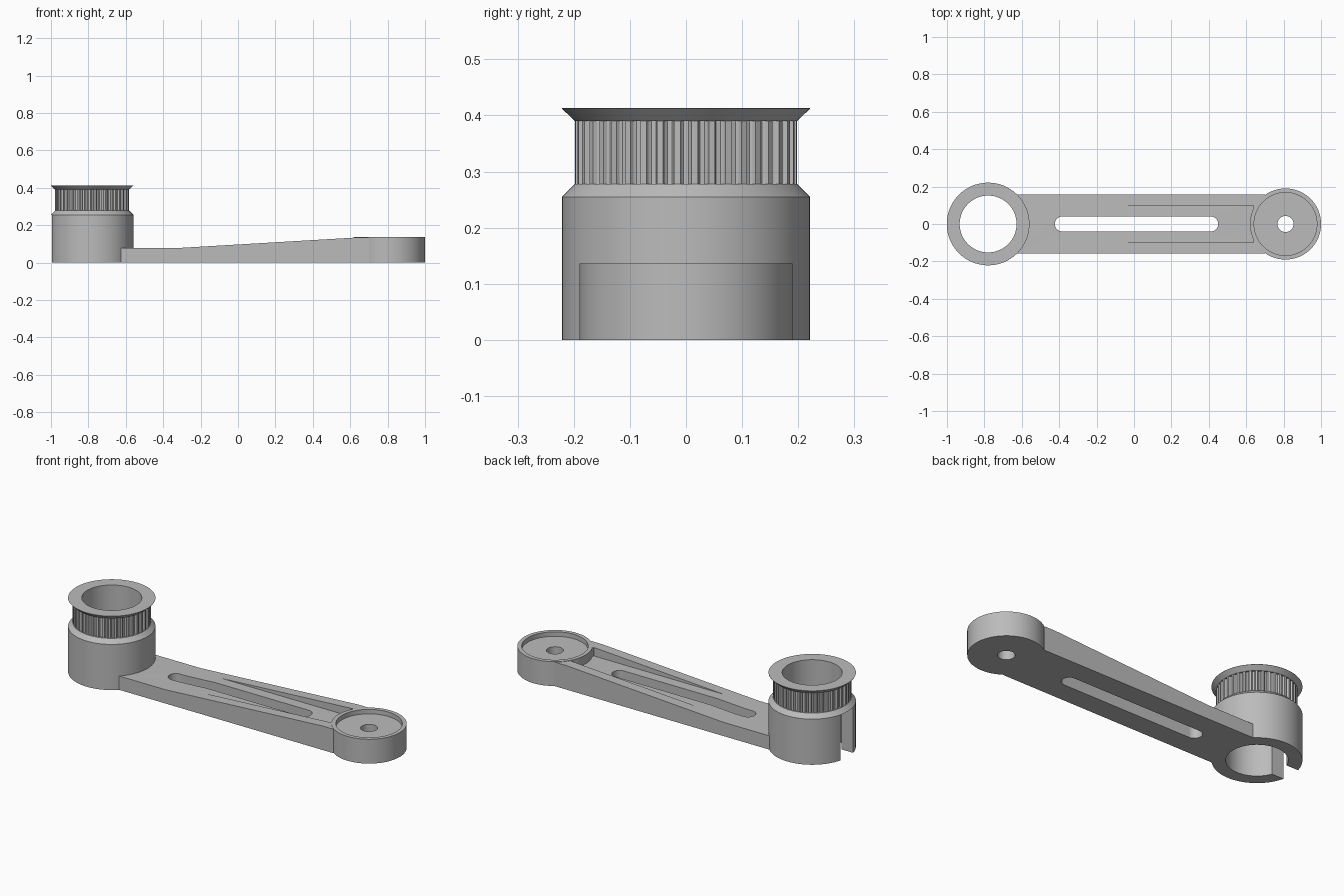
import bpy, bmesh
from math import sin, cos, pi, radians

if "Cube" in bpy.data.objects:
    bpy.data.objects.remove(bpy.data.objects["Cube"], do_unlink=True)

HUB_X, CAP_X = -0.78, 0.81
HUB_R, BORE_R = 0.221, 0.152
CAP_R, CAP_H = 0.19, 0.136
TEETH = 40

grey = bpy.data.materials.new("plain grey")
grey.use_nodes = True
colour = (0.5, 0.5, 0.5, 1)
grey.diffuse_color = colour
grey.node_tree.nodes["Principled BSDF"].inputs["Base Color"].default_value = colour


def make(name, bm):
    bmesh.ops.recalc_face_normals(bm, faces=bm.faces)
    mesh = bpy.data.meshes.new(name)
    bm.to_mesh(mesh)
    bm.free()
    mesh.materials.append(grey)
    obj = bpy.data.objects.new(name, mesh)
    bpy.context.collection.objects.link(obj)
    return obj


def extrude(name, points, offset):
    """Close a loop of 3D points and extrude it into a solid."""
    bm = bmesh.new()
    face = bm.faces.new([bm.verts.new(p) for p in points])
    out = bmesh.ops.extrude_face_region(bm, geom=[face])
    moved = [v for v in out["geom"] if isinstance(v, bmesh.types.BMVert)]
    bmesh.ops.translate(bm, verts=moved, vec=offset)
    return make(name, bm)


def stack(name, x, rings, n=128):
    """Solid of revolution from (radius, height) rings."""
    bm = bmesh.new()
    loops = [[bm.verts.new((x + r * cos(2 * pi * i / n), r * sin(2 * pi * i / n), z))
              for i in range(n)] for r, z in rings]
    for a, b in zip(loops, loops[1:]):
        for i in range(n):
            j = (i + 1) % n
            bm.faces.new((a[i], a[j], b[j], b[i]))
    bm.faces.new(loops[0][::-1])
    bm.faces.new(loops[-1])
    return make(name, bm)


def box(name, x0, x1, half_y, z0, z1):
    return extrude(name, [(x0, -half_y, z0), (x1, -half_y, z0),
                          (x1, half_y, z0), (x0, half_y, z0)], (0, 0, z1 - z0))


def combine(obj, other, operation="DIFFERENCE"):
    """Apply a boolean and discard the helper."""
    other.hide_render = True
    mod = obj.modifiers.new("Boolean", "BOOLEAN")
    mod.operation, mod.solver, mod.object = operation, "EXACT", other
    bpy.context.view_layer.objects.active = obj
    bpy.ops.object.modifier_apply(modifier=mod.name)
    bpy.data.objects.remove(other, do_unlink=True)


def bore():
    return stack("bore_cutter", HUB_X, [(BORE_R, -0.1), (BORE_R, 0.6)])


# Hub body with chamfered shoulder, bore and a keyway on its outer side
hub = stack("hub", HUB_X, [(HUB_R, 0), (HUB_R, 0.255), (0.198, 0.278)])
combine(hub, bore())
combine(hub, box("keyway_cutter", -1.1, HUB_X, 0.055, -0.1, 0.255))

# Toothed belt ring: flat lands between rounded grooves
outline = []
pitch = 2 * pi / TEETH
for t in range(TEETH):
    for part, r in ((-0.5, 0.198), (-0.32, 0.198), (-0.26, 0.191), (-0.14, 0.187),
                    (0.14, 0.187), (0.26, 0.191), (0.32, 0.198)):
        a = (t + part) * pitch
        outline.append((HUB_X + r * cos(a), r * sin(a), 0.278))
toothed_ring = extrude("toothed_ring", outline, (0, 0, 0.112))
combine(toothed_ring, bore())

# Flared flange on top
flange = stack("flange", HUB_X, [(0.198, 0.39), (HUB_R, 0.412), (HUB_R, 0.413)])
combine(flange, bore())

# Tapered arm joined to the round end cap
side = [(-0.625, 0), (0.7, 0), (0.7, 0.134), (0.63, 0.134), (-0.34, 0.077), (-0.625, 0.077)]
arm = extrude("arm", [(x, -0.157, z) for x, z in side], (0, 0.314, 0))
combine(arm, box("pocket_cutter", -0.3, 0.64, 0.1, 0.087, 0.3))
combine(arm, stack("end_cap", CAP_X, [(CAP_R, 0), (CAP_R, CAP_H)]), "UNION")

# Shallow seat and pin hole in the cap
combine(arm, stack("seat_cutter", CAP_X, [(0.168, 0.111), (0.168, 0.3)]))
combine(arm, stack("pin_cutter", CAP_X, [(0.043, -0.1), (0.043, 0.3)], 64))

# Long rounded slot through the arm
slot = []
for centre, start in ((0.41, -pi / 2), (-0.383, pi / 2)):
    for i in range(25):
        a = start + pi * i / 24
        slot.append((centre + 0.04 * cos(a), 0.04 * sin(a), -0.1))
combine(arm, extrude("slot_cutter", slot, (0, 0, 0.5)))

# Smooth the round walls and keep the edges sharp
bpy.ops.object.select_all(action="DESELECT")
for obj in (hub, toothed_ring, flange, arm):
    obj.select_set(True)
bpy.context.view_layer.objects.active = arm
bpy.ops.object.shade_smooth_by_angle(angle=radians(25))
